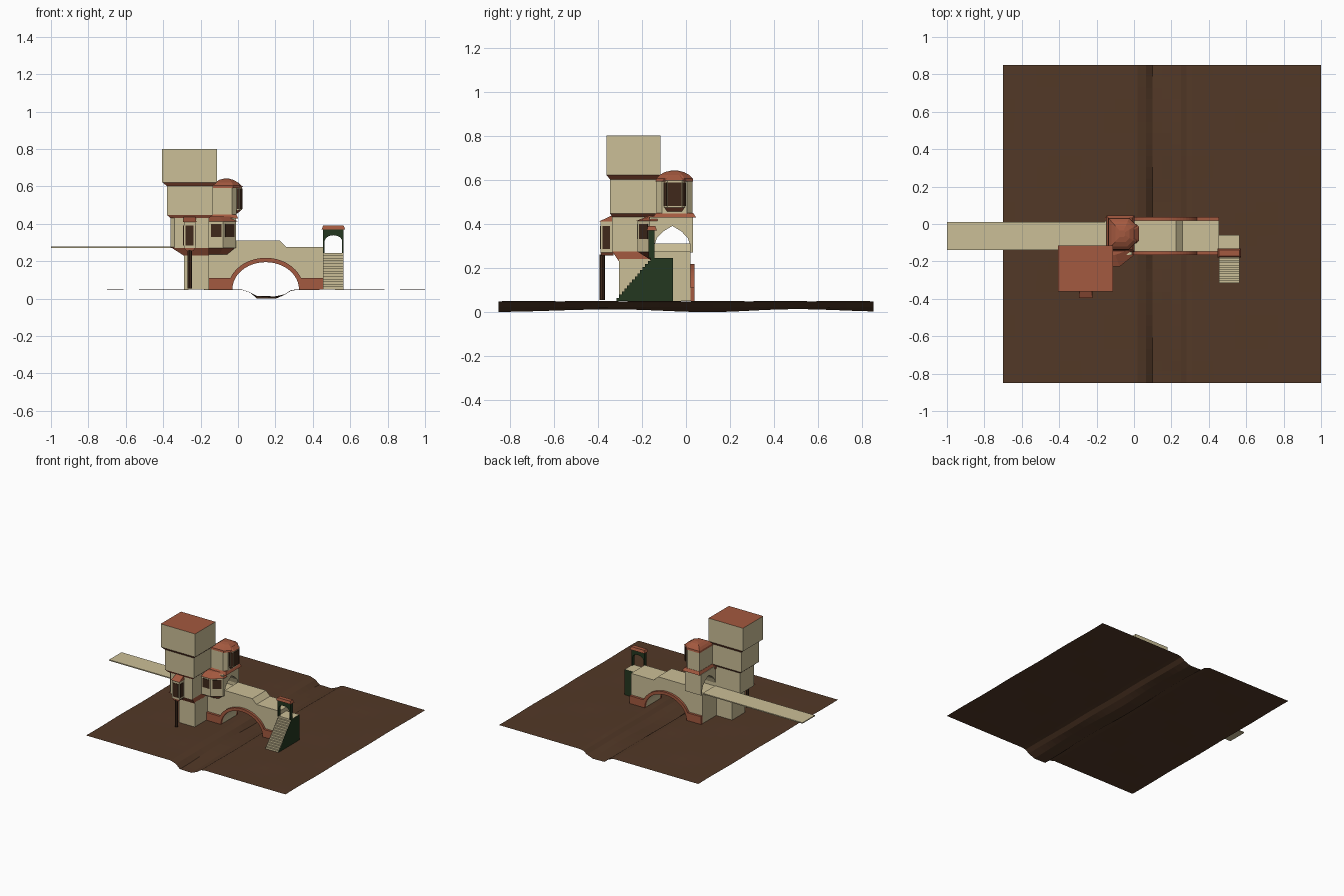
import bpy, bmesh, math
from math import sin, cos, pi, radians

if "Cube" in bpy.data.objects:
    bpy.data.objects.remove(bpy.data.objects["Cube"])

def mat(name, r, g, b):
    m = bpy.data.materials.new(name)
    m.diffuse_color = (r, g, b, 1)
    m.use_nodes = True
    m.node_tree.nodes["Principled BSDF"].inputs["Base Color"].default_value = m.diffuse_color
    return m

TAN = mat("plaster", 0.60, 0.52, 0.31)
RED = mat("terracotta", 0.37, 0.10, 0.05)
BROWN = mat("earth", 0.085, 0.040, 0.020)
GREEN = mat("dark_green", 0.017, 0.038, 0.014)
WOOD = mat("dark_wood", 0.050, 0.022, 0.011)

def finish(name, bm, m, m2=None, pick=None):
    bmesh.ops.recalc_face_normals(bm, faces=bm.faces)
    bm.normal_update()
    if pick:
        for f in bm.faces:
            if pick(f.normal):
                f.material_index = 1
    me = bpy.data.meshes.new(name)
    bm.to_mesh(me)
    bm.free()
    me.materials.append(m)
    if m2:
        me.materials.append(m2)
    ob = bpy.data.objects.new(name, me)
    bpy.context.collection.objects.link(ob)
    return ob

def loft(name, rings, m, m2=None, pick=None):
    """Skin closed rings of 3D points and cap both ends."""
    bm = bmesh.new()
    vs = [[bm.verts.new(p) for p in ring] for ring in rings]
    n = len(vs[0])
    for a, b in zip(vs, vs[1:]):
        for i in range(n):
            bm.faces.new((a[i], a[(i + 1) % n], b[(i + 1) % n], b[i]))
    bm.faces.new(vs[0])
    bm.faces.new(vs[-1])
    return finish(name, bm, m, m2, pick)

def prism(name, pts, axis, a, b, m, m2=None, pick=None):
    """Extrude a 2D outline along an axis from a to b."""
    put = {'x': lambda p, t: (t, p[0], p[1]), 'y': lambda p, t: (p[0], t, p[1]),
           'z': lambda p, t: (p[0], p[1], t)}[axis]
    return loft(name, [[put(p, t) for p in pts] for t in (a, b)], m, m2, pick)

def rect(x0, x1, y0, y1):
    return [(x0, y0), (x1, y0), (x1, y1), (x0, y1)]

def box(name, x0, x1, y0, y1, z0, z1, m, **k):
    return prism(name, rect(x0, x1, y0, y1), 'z', z0, z1, m, **k)

def taper(name, low, z0, high, z1, m):
    return loft(name, [[(x, y, z0) for x, y in low], [(x, y, z1) for x, y in high]], m)

def arc(cx, cz, a, b, t0, t1, n):
    return [(cx + a * cos(radians(t0 + (t1 - t0) * i / n)),
             cz + b * sin(radians(t0 + (t1 - t0) * i / n))) for i in range(n + 1)]

def window(name, p, q, z0, z1, out=0.003):
    """Thin dark panel on the wall running from p to q."""
    dx, dy = q[0] - p[0], q[1] - p[1]
    l = math.hypot(dx, dy)
    nx, ny = dy / l * out, -dx / l * out
    prism(name, [(p[0] + nx, p[1] + ny), (q[0] + nx, q[1] + ny),
                 (q[0] - nx, q[1] - ny), (p[0] - nx, p[1] - ny)], 'z', z0, z1, WOOD)

# Ground sheet with a stream channel running front to back
def interp(x):
    prof = [(-0.7, .048), (0.02, .048), (0.065, .033), (0.10, .014), (0.20, .012),
            (0.25, .022), (0.28, .042), (0.31, .048), (1.0, .048)]
    for (a, za), (b, zb) in zip(prof, prof[1:]):
        if x <= b + 1e-6:
            return za + (zb - za) * (x - a) / (b - a)

bm = bmesh.new()
xs = ([-0.7 + 0.72 * i / 12 for i in range(12)] + [0.02, .065, .10, .15, .20, .25, .28]
      + [0.31 + 0.69 * i / 12 for i in range(13)])
grid = []
for j in range(29):
    y = -0.85 + 1.7 * j / 28
    grid.append([bm.verts.new((x, y, interp(x) + 0.0015 * sin(9 * x + 2) * sin(11 * y)
                 - (0.006 * (1 + sin(7 * y + 1)) if .09 < x < .21 else 0))) for x in xs])
for a, b in zip(grid, grid[1:]):
    for i in range(len(xs) - 1):
        bm.faces.new((a[i], a[i + 1], b[i + 1], b[i]))
finish("ground", bm, BROWN)

# Bridge with arched opening and raised crown
opening = arc(.148, .05, .178, .145, 0, 180, 24)
prism("bridge", [(-.155, .05), (-.155, .275), (-.02, .275), (-.012, .31), (.225, .31),
                 (.26, .275), (.455, .275), (.455, .05)] + opening,
      'y', -.147, .02, TAN)
# Terracotta arch bands on both faces
band = ([(-.155, .05), (-.155, .11)] + arc(.148, .05, .202, .168, 159.3, 20.7, 24)
        + [(.455, .11), (.455, .05)] + opening)
for side, y0, y1 in (("front", -.165, -.147), ("back", .02, .038)):
    prism("arch_band_" + side, band, 'y', y0, y1, RED)

# Long thin walkway
box("walkway", -1, -.15, -.14, .01, .272, .28, TAN)

# Stairs and landing
n = 14
steps = [(-.06, .05), (-.315, .05)]
for i in range(n):
    y, z = -.315 + .165 * i / n, .05 + .195 * (i + 1) / n
    steps += [(y, z), (y + .165 / n, z)]
steps.append((-.06, .245))
del steps[1]
steps.insert(1, (-.315, .05))
prism("stairs", steps, 'x', .455, .565, GREEN, TAN,
      lambda v: v.z > .5 or v.y < -.5)

# Stair gate with terracotta cap
prism("stair_gate", [(.565, .245), (.565, .37), (.455, .37), (.455, .245), (.463, .245)]
      + arc(.51, .305, .047, .034, 180, 0, 12) + [(.557, .245)], 'y', -.17, -.143, GREEN)
taper("gate_cap", rect(.447, .573, -.178, -.132), .37, rect(.455, .565, -.172, -.14), .39, RED)

# Stacked tower
low = rect(-.29, -.155, -.305, -.147)
mid = [(-.36, -.315), (-.34, -.335), (-.155, -.335), (-.155, -.145), (-.36, -.145)]
prism("tower_base", low, 'z', .05, .24, TAN)
taper("tower_flare_low", low, .23, rect(-.36, -.155, -.335, -.147), .275, RED)
prism("tower_second_level", mid, 'z', .27, .435, TAN)
third = rect(-.38, -.135, -.345, -.13)
fourth = rect(-.405, -.112, -.362, -.115)
taper("tower_flare_mid", rect(-.36, -.155, -.335, -.145), .43, third, .447, RED)
prism("tower_third_level", third, 'z', .447, .605, TAN)
taper("tower_flare_high", third, .602, fourth, .622, RED)
prism("tower_top", fourth, 'z', .622, .80, TAN, RED, lambda v: v.z > .5)

# Small hanging bay with post on the tower front
box("front_bay", -.29, -.227, -.388, -.33, .27, .412, TAN)
taper("front_bay_roof", rect(-.295, -.222, -.396, -.33), .41, rect(-.29, -.227, -.34, -.33), .436, RED)
taper("front_bay_base", rect(-.275, -.24, -.385, -.33), .255, rect(-.29, -.227, -.388, -.33), .272, RED)
window("front_bay_window", (-.28, -.388), (-.237, -.388), .285, .39)
window("front_bay_window_right", (-.227, -.38), (-.227, -.345), .285, .39)
window("front_bay_window_left", (-.29, -.345), (-.29, -.38), .285, .39)
prism("bay_post", arc(-.258, -.38, .012, .012, 0, 315, 7), 'z', .055, .26, WOOD)

# Gatehouse over the bridge with a pointed passage
passage = ([(.02, .27), (.02, .30), (.008, .335), (-.02, .365), (-.062, .39),
            (-.104, .365), (-.132, .335), (-.144, .30), (-.144, .27)])
prism("gatehouse", [(-.165, .27), (-.165, .43), (.032, .43), (.032, .27)] + passage,
      'x', -.15, -.012, TAN)
# Corner bay beside the gatehouse
bay = [(-.158, -.22), (-.08, -.22), (-.012, -.165), (-.012, -.144), (-.158, -.144)]
prism("corner_bay", bay, 'z', .272, .415, TAN)
taper("corner_bay_base", [(-.158, -.16), (-.1, -.16), (-.06, -.15), (-.06, -.144), (-.158, -.144)],
      .235, bay, .274, RED)
taper("corner_bay_roof", [(-.158, -.228), (-.077, -.228), (-.002, -.168), (-.002, -.13), (-.158, -.13)],
      .412, [(-.158, -.165), (-.1, -.165), (-.03, -.14), (-.03, -.13), (-.158, -.13)], .438, RED)
window("corner_window_front", (-.145, -.22), (-.088, -.22), .33, .398)
window("corner_window_diagonal", (-.07, -.212), (-.021, -.172), .33, .398)
taper("gatehouse_roof", rect(-.148, .002, -.15, .046), .428, rect(-.137, -.01, -.135, .032), .45, RED)

# Turret with chamfered corners and projecting window bay
def cham(x0, x1, y0, y1, c):
    return [(x0, y0), (x1 - c, y0), (x1, y0 + c), (x1, y1 - c), (x1 - c, y1), (x0, y1)]
prism("turret", cham(-.135, -.008, -.135, .03, .025), 'z', .445, .597, TAN)
prism("turret_bay", cham(-.02, .022, -.1, -.004, .015), 'z', .475, .60, TAN)
taper("turret_bay_base", cham(-.02, -.004, -.085, -.02, .005), .455,
      cham(-.02, .022, -.1, -.004, .015), .477, RED)
window("turret_window", (.022, -.083), (.022, -.021), .48, .588)
window("turret_window_front", (-.006, -.1), (.006, -.1), .48, .588)
window("turret_window_back", (.006, -.004), (-.006, -.004), .48, .588)
window("turret_window_left", (.009, -.098), (.02, -.087), .48, .588)
window("turret_window_right", (.02, -.017), (.009, -.006), .48, .588)

# Faceted dome
base = cham(-.138, .014, -.138, .033, .04)
rings = [[(-.062 + (x + .062) * s, -.0525 + (y + .0525) * s, z) for x, y in base]
         for s, z in ((1, .592), (.97, .606), (.78, .622), (.5, .635), (.2, .641))]
loft("turret_dome", rings, RED)
taper("turret_bay_roof", cham(-.02, .027, -.104, 0, .016), .597, cham(-.02, 0, -.08, -.025, .005), .622, RED)
